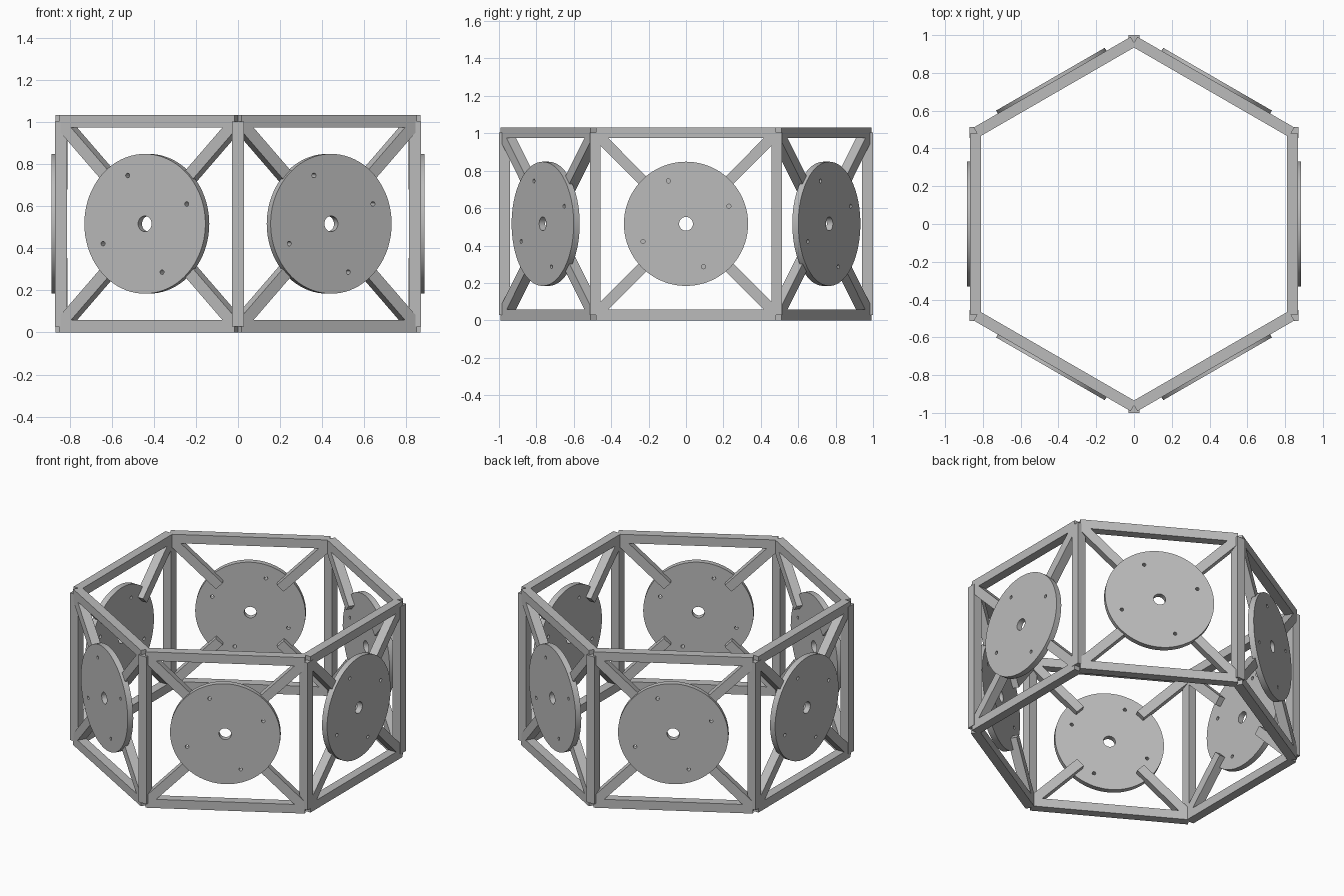
import bpy, bmesh
from math import cos, sin, pi, radians
from mathutils import Matrix, Vector

cube = bpy.data.objects.get("Cube")
if cube:
    bpy.data.objects.remove(cube, do_unlink=True)

BAR = 0.058          # square bar thickness
HEIGHT = 1.032
MID = HEIGHT / 2
OUTER = 0.867        # distance from the axis to the outer face of a side
RAIL_LENGTH = 0.96
POST_RADIUS = 0.971
DISC_RADIUS = 0.332
DISC_DEPTH = 0.037
DISC_FACE = 0.885

grey = bpy.data.materials.new("grey metal")
grey.use_nodes = True
colour = (0.5, 0.5, 0.5, 1)
grey.diffuse_color = colour
grey.node_tree.nodes["Principled BSDF"].inputs["Base Color"].default_value = colour


def add_object(name, mesh, matrix):
    obj = bpy.data.objects.new(name, mesh)
    obj.matrix_world = matrix
    bpy.context.scene.collection.objects.link(obj)
    return obj


def box_mesh(name, size):
    bm = bmesh.new()
    bmesh.ops.create_cube(bm, size=1)
    bmesh.ops.scale(bm, vec=size, verts=bm.verts)
    mesh = bpy.data.meshes.new(name)
    bm.to_mesh(mesh)
    bm.free()
    mesh.materials.append(grey)
    return mesh


def add_ring(curve, x, y, radius, sides):
    spline = curve.splines.new('POLY')
    spline.points.add(sides - 1)
    for i, point in enumerate(spline.points):
        a = 2 * pi * i / sides
        point.co = (x + radius * cos(a), y + radius * sin(a), 0, 1)
    spline.use_cyclic_u = True


def disc_mesh():
    # Filled outline with a centre hole and four bolt holes
    curve = bpy.data.curves.new("disc_outline", 'CURVE')
    curve.dimensions = '2D'
    curve.fill_mode = 'BOTH'
    curve.extrude = DISC_DEPTH / 2
    add_ring(curve, 0, 0, DISC_RADIUS, 80)
    add_ring(curve, 0, 0, 0.037, 32)
    for k in range(4):
        a = radians(22.3 + 90 * k)
        add_ring(curve, 0.248 * cos(a), 0.248 * sin(a), 0.011, 16)
    helper = add_object("disc_outline", curve, Matrix())
    graph = bpy.context.evaluated_depsgraph_get()
    mesh = bpy.data.meshes.new_from_object(helper.evaluated_get(graph))
    bpy.data.objects.remove(helper, do_unlink=True)
    bm = bmesh.new()
    bm.from_mesh(mesh)
    bmesh.ops.remove_doubles(bm, verts=bm.verts, dist=0.0001)
    bmesh.ops.recalc_face_normals(bm, faces=bm.faces)
    bm.to_mesh(mesh)
    bm.free()
    mesh.materials.clear()
    mesh.materials.append(grey)
    return mesh


# Diagonal braces run from near each corner to just behind the disc
corner = Vector((0.478, MID - BAR / 2 - 0.008))
inner = corner.normalized() * 0.26
brace_vector = corner - inner
brace_angle = Vector((1, 0)).angle(brace_vector)
brace_mid = (corner + inner) / 2

rail = box_mesh("rail", (RAIL_LENGTH, BAR, BAR))
brace = box_mesh("brace", (brace_vector.length, BAR, BAR))
post = box_mesh("post", (BAR, BAR, HEIGHT - BAR))
disc = disc_mesh()
discs = []

for side in range(6):
    angle = side * pi / 3
    # Panel frame: x along the side, y up, z outward
    out = Vector((cos(angle), sin(angle), 0))
    along = Vector((-sin(angle), cos(angle), 0))
    panel = Matrix((along, Vector((0, 0, 1)), out)).transposed().to_4x4()
    panel.translation = Vector((0, 0, MID))
    depth = OUTER - BAR / 2

    for label, sign in (("top", 1), ("bottom", -1)):
        place = Matrix.Translation((0, sign * (MID - BAR / 2), depth))
        add_object(f"{label}_rail_{side + 1}", rail, panel @ place)
        for sx in (1, -1):
            place = Matrix.Translation((sx * brace_mid.x, sign * brace_mid.y, depth))
            turn = Matrix.Rotation(sx * sign * brace_angle, 4, 'Z')
            add_object(f"{label}_brace_{side + 1}", brace, panel @ place @ turn)

    place = Matrix.Translation((0, 0, DISC_FACE - DISC_DEPTH / 2))
    discs.append(add_object(f"disc_{side + 1}", disc, panel @ place))

    # Corner posts all keep the same square orientation
    a = angle + pi / 6
    add_object(f"post_{side + 1}", post,
               Matrix.Translation((POST_RADIUS * cos(a), POST_RADIUS * sin(a), MID)))

# Smooth rims with sharp edges (the discs share one mesh)
bpy.ops.object.select_all(action='DESELECT')
discs[0].select_set(True)
bpy.context.view_layer.objects.active = discs[0]
bpy.ops.object.shade_smooth_by_angle(angle=radians(30))
